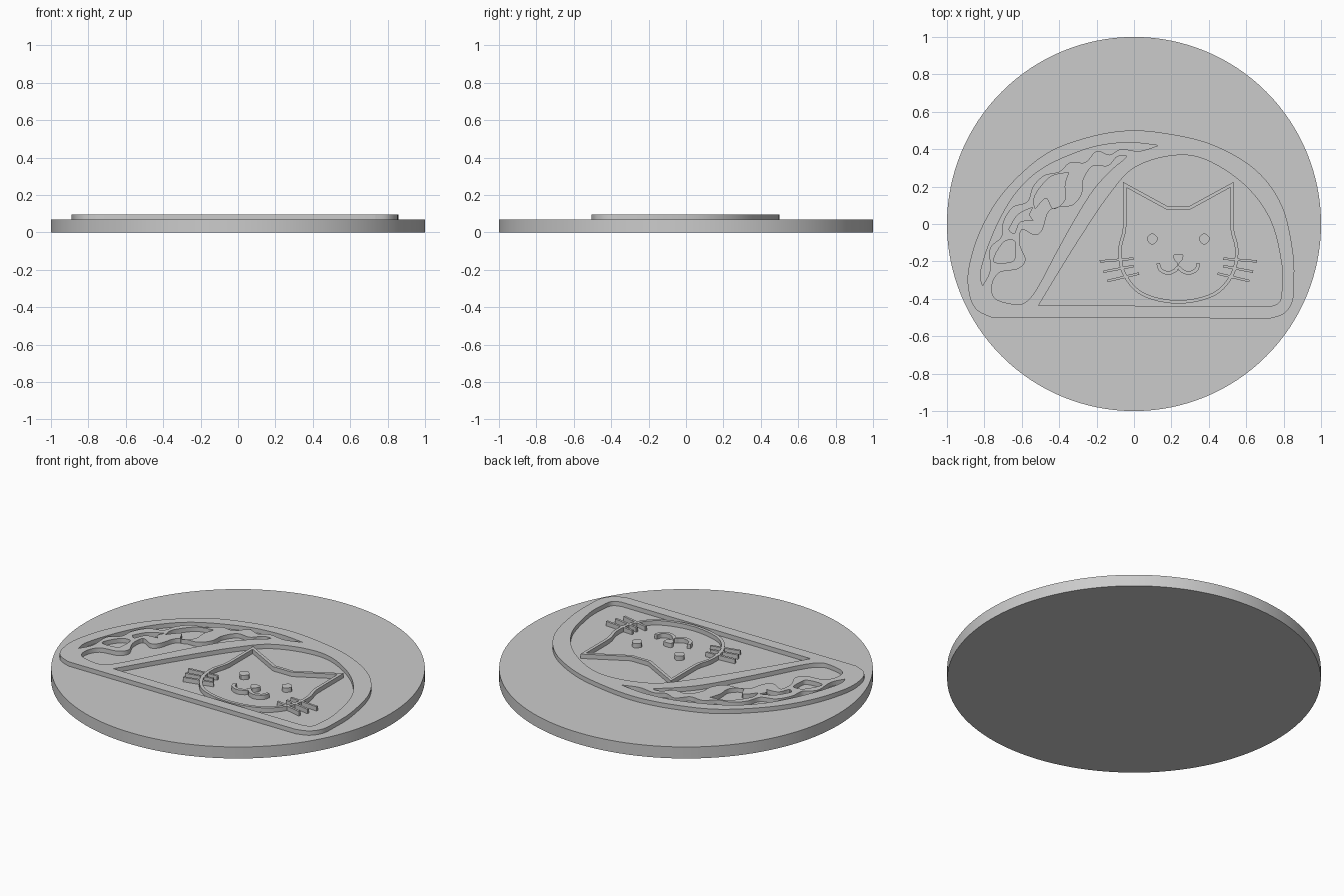
import bpy
from mathutils import Vector

default = bpy.data.objects.get("Cube")
if default:
    bpy.data.objects.remove(default, do_unlink=True)

BASE_TOP = 0.068
RELIEF_TOP = 0.094
FACE_X = 0.237

grey = bpy.data.materials.new("plain_grey")
grey.use_nodes = True
grey.diffuse_color = (0.6, 0.6, 0.6, 1)
grey.node_tree.nodes["Principled BSDF"].inputs["Base Color"].default_value = grey.diffuse_color


def smooth_run(points, closed=False, steps=6):
    """Sample a smooth path through the given points."""
    pts = [Vector(p) for p in points]
    count = len(pts)

    def at(i):
        return pts[i % count] if closed else pts[max(0, min(count - 1, i))]

    path = []
    for i in range(count if closed else count - 1):
        a, b, c, d = (at(i + k) for k in (-1, 0, 1, 2))
        for s in range(steps):
            t = s / steps
            path.append(b + (c - a) * t / 2 + (a * 2 - b * 5 + c * 4 - d) * t * t / 2
                        + (b * 3 - a - c * 3 + d) * t ** 3 / 2)
    return path if closed else path + [pts[-1]]


def outline(*runs):
    """Join open smooth runs into one loop with sharp corners between them."""
    loop = []
    for run in runs:
        loop += smooth_run(run)[:-1]
    return loop


def offset(path, distance, closed):
    """Shift a path sideways, mitring the corners."""
    result = []
    count = len(path)
    for i, p in enumerate(path):
        before = path[i - 1] if closed or i else None
        after = path[(i + 1) % count] if closed or i < count - 1 else None
        d_in = (p - before).normalized() if before is not None else (after - p).normalized()
        d_out = (after - p).normalized() if after is not None else d_in
        n_in, n_out = Vector((-d_in.y, d_in.x)), Vector((-d_out.y, d_out.x))
        mitre = (n_in + n_out).normalized()
        result.append(p + mitre * distance / max(0.4, mitre.dot(n_in)))
    return result


def ribbon(path, width):
    """Outline of a thin open line."""
    return offset(path, width / 2, False) + offset(path, -width / 2, False)[::-1]


def finish(obj):
    obj.data.materials.clear()
    obj.data.materials.append(grey)
    bpy.ops.object.select_all(action="DESELECT")
    obj.select_set(True)
    bpy.context.view_layer.objects.active = obj
    bpy.ops.object.shade_smooth_by_angle()


def relief(name, *loops):
    """Raise a flat shape; loops inside the first one become holes."""
    curve = bpy.data.curves.new(name, "CURVE")
    curve.dimensions = "2D"
    curve.fill_mode = "BOTH"
    bottom = BASE_TOP - 0.004
    curve.extrude = (RELIEF_TOP - bottom) / 2
    for loop in loops:
        spline = curve.splines.new("POLY")
        spline.points.add(len(loop) - 1)
        for point, co in zip(spline.points, loop):
            point.co = (co.x, co.y, 0, 1)
        spline.use_cyclic_u = True
    source = bpy.data.objects.new(name + "_curve", curve)
    bpy.context.collection.objects.link(source)
    graph = bpy.context.evaluated_depsgraph_get()
    mesh = bpy.data.meshes.new_from_object(source.evaluated_get(graph))
    bpy.data.objects.remove(source, do_unlink=True)
    obj = bpy.data.objects.new(name, mesh)
    obj.location.z = (RELIEF_TOP + bottom) / 2
    bpy.context.collection.objects.link(obj)
    finish(obj)


def face(points, side=1):
    """Place face points, measured from the face's centre line."""
    return [(FACE_X + side * x, y) for x, y in points]


# Round base
bpy.ops.mesh.primitive_cylinder_add(vertices=128, radius=1, depth=BASE_TOP,
                                    location=(0, 0, BASE_TOP / 2))
base = bpy.context.object
base.name = "round_base"
finish(base)

# Folded shell: outer rim
rim = outline(
    [(-.76, -.5), (.73, -.505)],
    [(.73, -.505), (.8, -.48), (.845, -.42), (.855, -.33), (.85, -.15), (.79, .1), (.65, .29),
     (.43, .42), (.2, .48), (-.03, .5), (-.26, .46), (-.48, .37), (-.69, .18), (-.82, -.03),
     (-.885, -.24), (-.88, -.38), (-.84, -.46), (-.76, -.5)])

# Shell: recessed front panel
panel = outline(
    [(-.51, -.435), (.73, -.44)],
    [(.73, -.44), (.775, -.42), (.79, -.36), (.79, -.22), (.73, .02), (.59, .21), (.38, .345),
     (.2, .365), (0, .3), (-.13, .16), (-.26, -.03), (-.38, -.22), (-.51, -.435)])

# Shell: recessed filling with a wavy upper edge
filling = smooth_run(
    [(-.04, .36), (-.12, .29), (-.22, .18), (-.32, .02), (-.42, -.16), (-.51, -.33),
     (-.57, -.41), (-.63, -.43), (-.74, -.4), (-.76, -.33), (-.72, -.26), (-.62, -.24),
     (-.58, -.19), (-.61, -.11), (-.6, -.03), (-.53, -.06), (-.49, -.03), (-.46, .06),
     (-.41, .09), (-.33, .1), (-.28, .16), (-.27, .24), (-.22, .31), (-.14, .31), (-.09, .36)],
    closed=True)

# Shell: crescent gap above the frilly leaves
crescent = outline(
    [(.13, .42), (-.02, .435), (-.18, .42), (-.34, .37), (-.5, .29), (-.62, .18), (-.71, .04),
     (-.78, -.12), (-.82, -.26), (-.81, -.33)],
    [(-.81, -.33), (-.77, -.25), (-.77, -.13), (-.71, -.07), (-.7, .01), (-.65, .09),
     (-.57, .12), (-.54, .2), (-.48, .26), (-.4, .28), (-.34, .33), (-.26, .33), (-.2, .39),
     (-.13, .37), (-.07, .4), (.03, .39), (.13, .42)])

# Shell: gaps inside the leaves
upper_leaf = outline(
    [(-.35, .275), (-.45, .25), (-.53, .15), (-.53, .08)],
    [(-.53, .08), (-.47, .14), (-.43, .08), (-.37, .13), (-.37, .21), (-.35, .275)])
middle_leaf = outline(
    [(-.54, .09), (-.62, .05), (-.67, -.03)],
    [(-.67, -.03), (-.64, -.05), (-.61, .01), (-.54, .02)],
    [(-.54, .02), (-.56, .05), (-.54, .09)])
lower_leaf = smooth_run(
    [(-.64, -.09), (-.7, -.1), (-.75, -.2), (-.65, -.2), (-.635, -.15)], closed=True)
relief("folded_shell", rim, panel, filling, crescent, upper_leaf, middle_leaf, lower_leaf)

# Cat head outline: one half, mirrored
cheek = [(.287, -.01), (.292, -.05), (.312, -.14), (.29, -.265), (.19, -.375)]
right_cheek = [(-x, y) for x, y in reversed(cheek)]
ear, brow = (.287, .21), (.06, .086)
ear_r, brow_r = (-ear[0], ear[1]), (-brow[0], brow[1])
head = outline(*map(face, (
    [brow_r, brow], [brow, ear], [ear, cheek[0]],
    cheek + [(0, -.417)] + right_cheek,
    [right_cheek[-1], ear_r], [ear_r, brow_r])))
relief("cat_head_outline", offset(head, .009, True), offset(head, -.009, True))

# Eyes and whiskers on both sides
whiskers = {"upper": [(.24, -.185), (.42, -.2)],
            "middle": [(.24, -.225), (.40, -.255)],
            "lower": [(.21, -.265), (.38, -.305)]}
for side, word in ((1, "left"), (-1, "right")):
    cx = FACE_X + side * .139
    eye = [(cx + .03, -.08), (cx, -.05), (cx - .03, -.08), (cx, -.11)]
    relief(word + "_eye", smooth_run(eye, closed=True))
    for level, line in whiskers.items():
        relief(f"{word}_{level}_whisker", ribbon(smooth_run(face(line, side)), .013))

# Nose and smiling mouth
relief("nose", smooth_run(face(
    [(0, -.16), (.025, -.165), (.022, -.19), (.005, -.21), (.004, -.235),
     (-.004, -.235), (-.005, -.21), (-.022, -.19), (-.025, -.165)]), closed=True))
half = [(.108, -.21), (.095, -.245), (.055, -.262), (.02, -.25)]
smile = half + [(0, -.232)] + [(-x, y) for x, y in reversed(half)]
relief("mouth", ribbon(smooth_run(face(smile)), .019))
